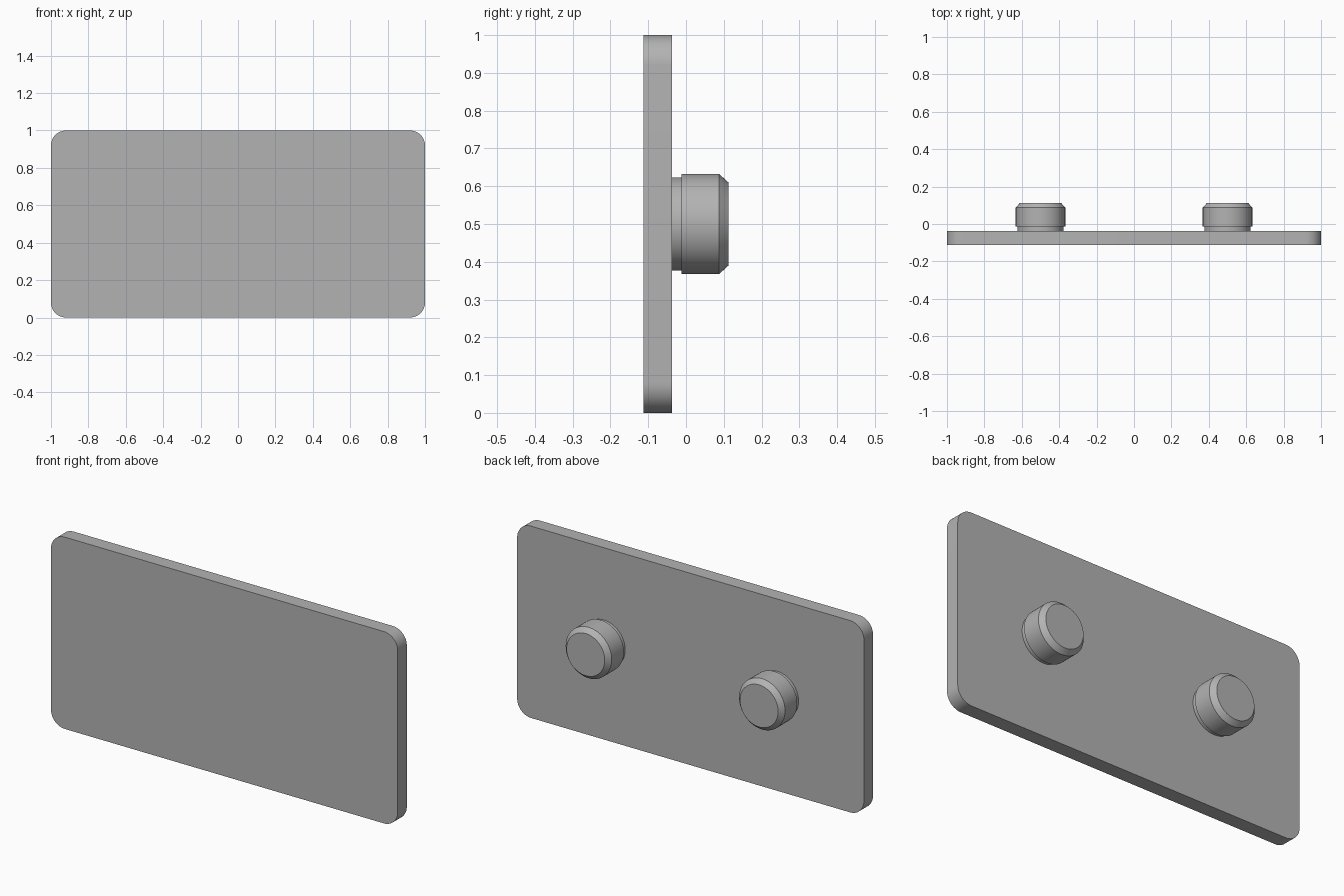
import bpy
import bmesh
from math import cos, sin, pi, radians
from mathutils import Vector

cube = bpy.data.objects.get("Cube")
if cube:
    bpy.data.objects.remove(cube, do_unlink=True)

grey = bpy.data.materials.new("mid grey")
grey.use_nodes = True
colour = (0.45, 0.45, 0.45, 1)
grey.diffuse_color = colour
grey.node_tree.nodes["Principled BSDF"].inputs["Base Color"].default_value = colour


def finish(bm, name):
    """Turn a bmesh into a grey object, smooth except at sharp edges."""
    bmesh.ops.recalc_face_normals(bm, faces=bm.faces)
    mesh = bpy.data.meshes.new(name)
    bm.to_mesh(mesh)
    bm.free()
    mesh.materials.append(grey)
    obj = bpy.data.objects.new(name, mesh)
    bpy.context.collection.objects.link(obj)
    bpy.ops.object.select_all(action="DESELECT")
    obj.select_set(True)
    bpy.context.view_layer.objects.active = obj
    bpy.ops.object.shade_smooth_by_angle(angle=radians(30))
    return obj


def rounded_plate(name, width, height, radius, front, back, steps=12):
    """Upright plate with rounded corners, standing on the floor."""
    bm = bmesh.new()
    outline = []
    for corner, (sx, sz) in enumerate([(1, 1), (-1, 1), (-1, -1), (1, -1)]):
        cx = sx * (width / 2 - radius)
        cz = height / 2 + sz * (height / 2 - radius)
        for i in range(steps + 1):
            a = (corner + i / steps) * pi / 2
            outline.append(bm.verts.new((cx + radius * cos(a), front, cz + radius * sin(a))))
    face = bm.faces.new(outline)
    extruded = bmesh.ops.extrude_face_region(bm, geom=[face], use_keep_orig=True)
    moved = [v for v in extruded["geom"] if isinstance(v, bmesh.types.BMVert)]
    bmesh.ops.translate(bm, verts=moved, vec=Vector((0, back - front, 0)))
    return finish(bm, name)


def peg(name, x, z, profile, sides=64):
    """Round peg pointing backwards, lathed from (radius, y) pairs."""
    bm = bmesh.new()
    rings = [[bm.verts.new((x + r * cos(2 * pi * i / sides), y, z + r * sin(2 * pi * i / sides)))
              for i in range(sides)] for r, y in profile]
    for low, high in zip(rings, rings[1:]):
        for i in range(sides):
            j = (i + 1) % sides
            bm.faces.new((low[i], low[j], high[j], high[i]))
    bm.faces.new(rings[0])
    bm.faces.new(rings[-1])
    return finish(bm, name)


# Face plate
rounded_plate("face_plate", 2, 1, 0.08, -0.1125, -0.0375)

# Two rear pegs: narrow neck, wider body, chamfered end
peg_profile = [(0.123, -0.0375), (0.123, -0.0125), (0.1325, -0.0125),
               (0.1325, 0.0875), (0.11, 0.1125)]
for side, x in (("left", 0.5), ("right", -0.5)):
    peg(side + "_peg", x, 0.5, peg_profile)
